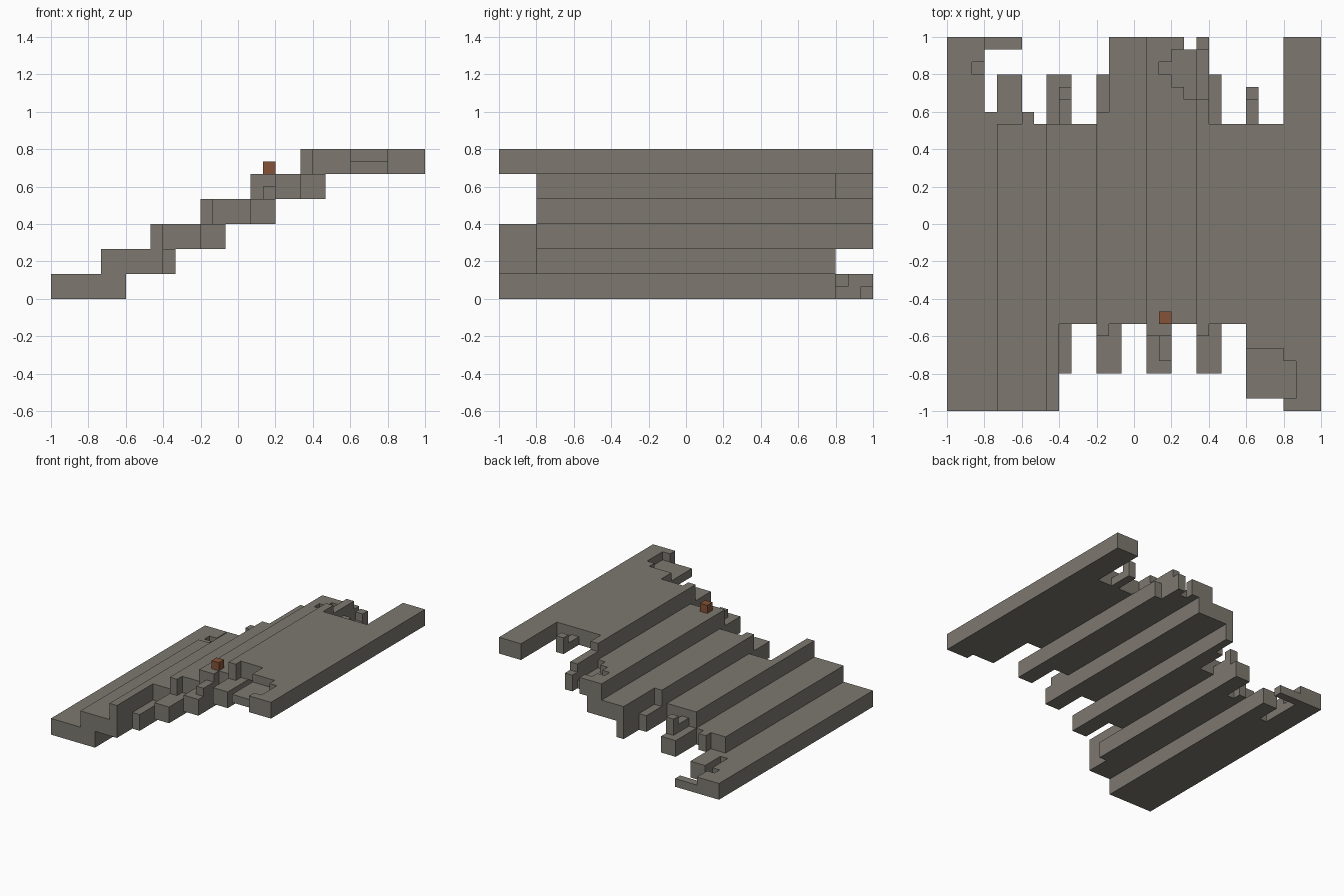
import bpy
import bmesh
from mathutils import Vector
from math import radians

cube = bpy.data.objects.get("Cube")
if cube:
    bpy.data.objects.remove(cube, do_unlink=True)

UNIT = 1 / 15  # one block; the staircase fits a 30 x 30 x 12 block grid


def make_material(name, rgb):
    mat = bpy.data.materials.new(name)
    mat.use_nodes = True
    mat.diffuse_color = (*rgb, 1)
    mat.node_tree.nodes["Principled BSDF"].inputs["Base Color"].default_value = (*rgb, 1)
    return mat


stone = make_material("grey stone", (0.205, 0.19, 0.162))
clay = make_material("brown clay", (0.235, 0.085, 0.037))


def block_part(name, mat, z, solid, cut=()):
    """Fuse boxes (x0, x1, y0, y1, z0, z1) into one outer skin; z is the base level."""
    def cells(boxes):
        return {(x, y, h) for x0, x1, y0, y1, z0, z1 in boxes
                for x in range(x0, x1) for y in range(y0, y1) for h in range(z0, z1)}

    filled = cells(solid) - cells(cut)
    bm = bmesh.new()
    verts = {}

    def vert(p):
        key = tuple(int(round(c)) for c in p)
        if key not in verts:
            verts[key] = bm.verts.new(((key[0] - 15) * UNIT, (key[1] - 15) * UNIT,
                                       (key[2] + z) * UNIT))
        return verts[key]

    for cell in sorted(filled):
        for axis in range(3):
            u, v = Vector((0, 0, 0)), Vector((0, 0, 0))
            u[(axis + 1) % 3] = v[(axis + 2) % 3] = 1
            for side in (0, 1):
                near = list(cell)
                near[axis] += 2 * side - 1
                if tuple(near) in filled:
                    continue
                o = Vector(cell)
                o[axis] += side
                loop = [o, o + u, o + u + v, o + v]
                bm.faces.new([vert(p) for p in (loop if side else loop[::-1])])
    # Merge the flat areas into large faces
    bmesh.ops.dissolve_limit(bm, angle_limit=radians(1), verts=bm.verts[:], edges=bm.edges[:])
    mesh = bpy.data.meshes.new(name)
    bm.to_mesh(mesh)
    bm.free()
    mesh.materials.append(mat)
    obj = bpy.data.objects.new(name, mesh)
    bpy.context.collection.objects.link(obj)
    return obj


def planks(*rows):
    """Full-height strips of a step, each (x0, x1, y0, y1)."""
    return [(*r, 0, 2) for r in rows]


# Lowest step with a thin broken lip at the back
block_part("step_1", stone, 0,
           planks((0, 3, 0, 30), (3, 4, 0, 24), (4, 6, 0, 27)) + [(3, 6, 29, 30, 0, 1)],
           cut=[(2, 3, 27, 28, 1, 2)])

block_part("step_2", stone, 2,
           planks((4, 6, 0, 23), (6, 7, 0, 24), (7, 8, 0, 23), (8, 9, 0, 27), (9, 10, 3, 27)))

# Third step with a stub standing behind a low gap
block_part("step_3", stone, 4,
           planks((8, 9, 0, 23), (9, 12, 7, 23), (12, 13, 3, 27), (13, 14, 3, 30),
                  (9, 10, 25, 26)) + [(9, 10, 23, 25, 0, 1)])

block_part("step_4", stone, 6,
           planks((12, 13, 6, 24), (13, 16, 7, 30), (16, 18, 3, 30)))

# Fifth step with a shallow worn pit near the back and a low ledge at the front
block_part("step_5", stone, 8,
           planks((16, 18, 6, 30), (18, 19, 7, 30), (19, 20, 7, 29), (20, 21, 3, 30),
                  (21, 22, 3, 27)) + [(17, 18, 4, 6, 0, 1)],
           cut=[(18, 20, 26, 29, 1, 2), (17, 18, 27, 28, 1, 2), (19, 20, 25, 26, 1, 2)])

# Wide top landing with a worn front corner and broken back edge
block_part("top_landing", stone, 10,
           planks((20, 21, 6, 25), (21, 24, 7, 23), (24, 27, 1, 23), (27, 30, 0, 30),
                  (24, 25, 25, 26)) + [(24, 25, 23, 25, 0, 1), (20, 21, 25, 29, 0, 1)],
           cut=[(24, 27, 1, 5, 1, 2), (27, 28, 1, 4, 1, 2)])

# Small loose block resting on the fifth step
block_part("loose_brick", clay, 10, [(17, 18, 7, 8, 0, 1)])
